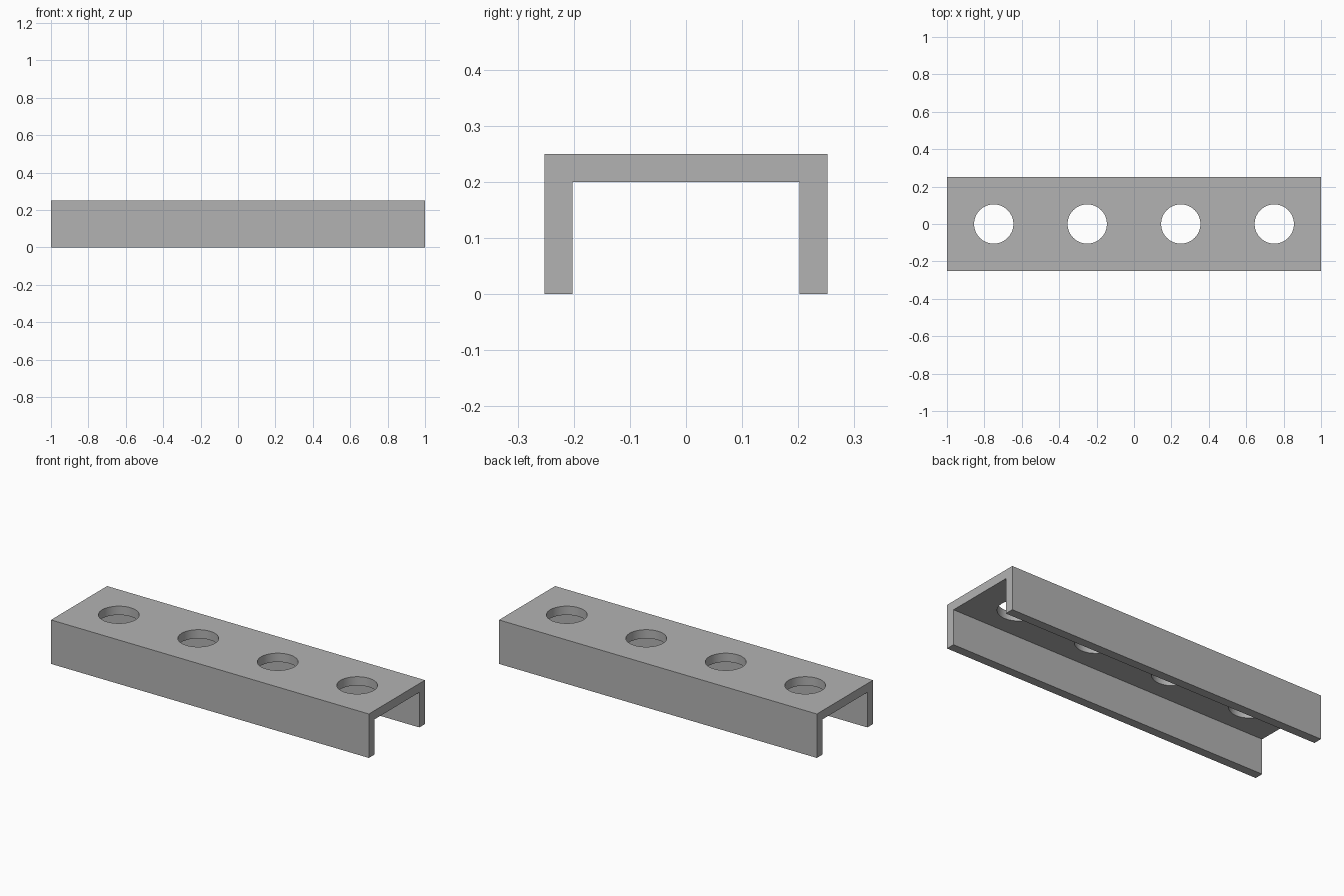
import bpy
import bmesh
from math import radians
from mathutils import Matrix, Vector

LENGTH, HALF_WIDTH, HEIGHT, WALL = 2.0, 0.252, 0.25, 0.05
HOLE_RADIUS, HOLE_SPACING, HOLE_COUNT = 0.105, 0.5, 4

default_cube = bpy.data.objects.get("Cube")
if default_cube:
    bpy.data.objects.remove(default_cube, do_unlink=True)

# Single grey material
grey = bpy.data.materials.new("plain_grey")
grey.use_nodes = True
colour = (0.45, 0.45, 0.45, 1)
grey.diffuse_color = colour
grey.node_tree.nodes["Principled BSDF"].inputs["Base Color"].default_value = colour


def add_object(name, bm):
    bmesh.ops.recalc_face_normals(bm, faces=bm.faces)
    mesh = bpy.data.meshes.new(name)
    bm.to_mesh(mesh)
    bm.free()
    mesh.materials.append(grey)
    obj = bpy.data.objects.new(name, mesh)
    bpy.context.collection.objects.link(obj)
    return obj


# U-shaped channel: half profile mirrored, then extruded along x
inner = HALF_WIDTH - WALL
half = [(inner, HEIGHT - WALL), (inner, 0), (HALF_WIDTH, 0), (HALF_WIDTH, HEIGHT)]
profile = half + [(-y, z) for y, z in reversed(half)]
bm = bmesh.new()
end = bm.faces.new([bm.verts.new((-LENGTH / 2, y, z)) for y, z in profile])
extruded = bmesh.ops.extrude_face_region(bm, geom=[end], use_keep_orig=True)
moved = [v for v in extruded["geom"] if isinstance(v, bmesh.types.BMVert)]
bmesh.ops.translate(bm, verts=moved, vec=Vector((LENGTH, 0, 0)))
channel = add_object("channel", bm)

# Row of round hole cutters through the top web
bm = bmesh.new()
for i in range(HOLE_COUNT):
    x = (i - (HOLE_COUNT - 1) / 2) * HOLE_SPACING
    bmesh.ops.create_cone(
        bm, cap_ends=True, segments=64, radius1=HOLE_RADIUS, radius2=HOLE_RADIUS,
        depth=WALL * 3, matrix=Matrix.Translation((x, 0, HEIGHT - WALL / 2)))
cutter = add_object("hole_cutter", bm)
cutter.hide_render = True

# Cut the holes, then discard the cutter
cut = channel.modifiers.new("holes", "BOOLEAN")
cut.operation = "DIFFERENCE"
cut.solver = "EXACT"
cut.object = cutter
bpy.ops.object.select_all(action="DESELECT")
channel.select_set(True)
bpy.context.view_layer.objects.active = channel
bpy.ops.object.modifier_apply(modifier=cut.name)
bpy.data.objects.remove(cutter, do_unlink=True)

# Smooth hole walls, crisp channel edges
bpy.ops.object.shade_smooth_by_angle(angle=radians(30))
